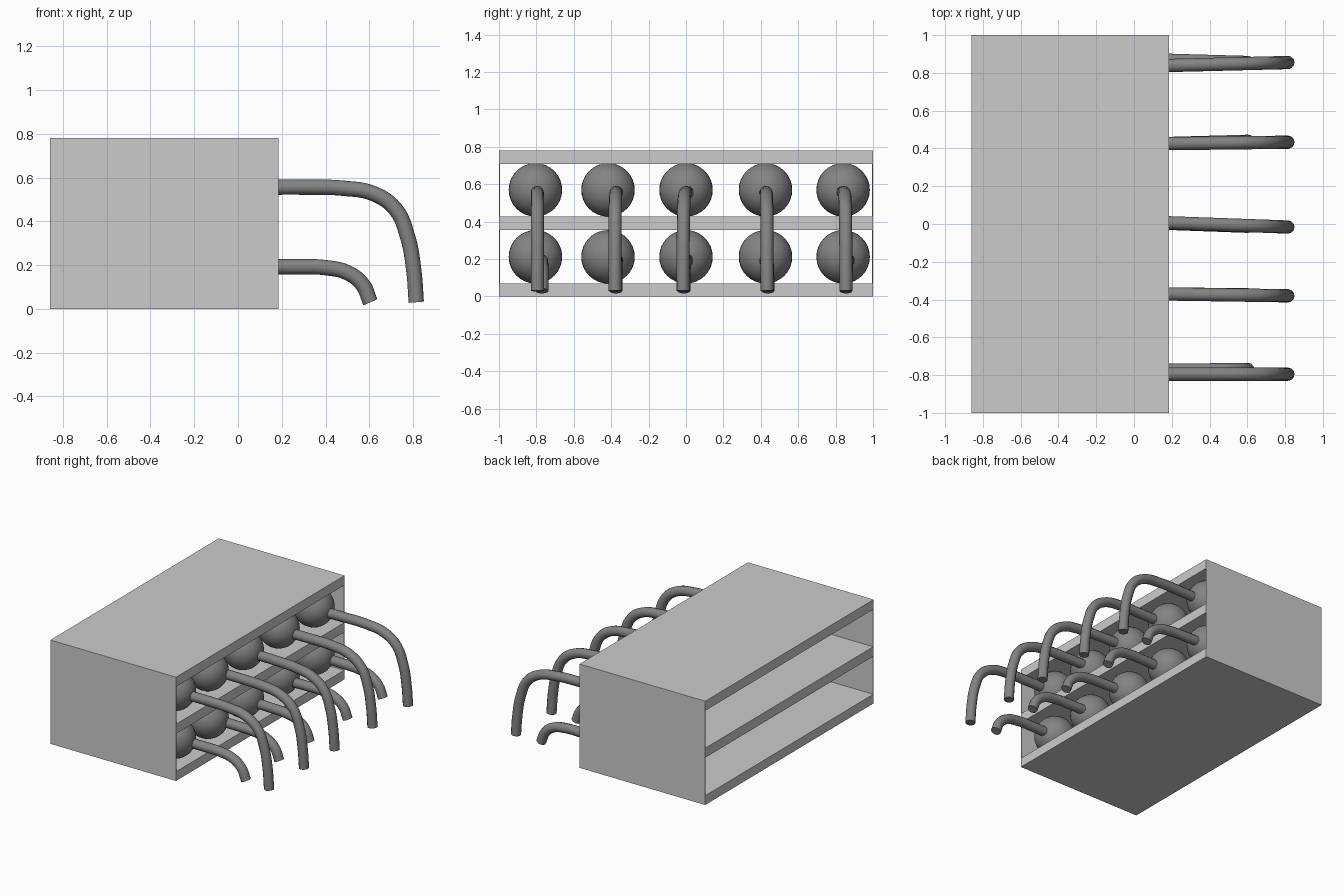
import bpy

if "Cube" in bpy.data.objects:
    bpy.data.objects.remove(bpy.data.objects["Cube"])


def material(name, value):
    m = bpy.data.materials.new(name)
    m.diffuse_color = (value, value, value * 0.99, 1)
    m.use_nodes = True
    m.node_tree.nodes["Principled BSDF"].inputs["Base Color"].default_value = m.diffuse_color
    return m


LIGHT = material("light grey", 0.60)
DARK = material("dark grey", 0.23)


def box(name, lo, hi):
    size = [b - a for a, b in zip(lo, hi)]
    mid = [(a + b) / 2 for a, b in zip(lo, hi)]
    bpy.ops.mesh.primitive_cube_add(size=1, location=mid)
    o = bpy.context.object
    o.name = name
    o.scale = size
    bpy.ops.object.transform_apply(location=False, rotation=False, scale=True)
    o.data.materials.append(LIGHT)


def ball(name, loc, r):
    bpy.ops.mesh.primitive_uv_sphere_add(segments=32, ring_count=16, radius=r, location=loc)
    o = bpy.context.object
    o.name = name
    bpy.ops.object.shade_smooth()
    o.data.materials.append(DARK)


def pipe(name, profile, y0, y1):
    # bent tube drifting sideways from y0 at the ball to y1 at the open end
    cu = bpy.data.curves.new(name, 'CURVE')
    cu.dimensions = '3D'
    cu.bevel_depth = 0.035
    cu.bevel_resolution = 4
    cu.resolution_u = 6
    cu.use_fill_caps = True
    sp = cu.splines.new('BEZIER')
    sp.bezier_points.add(len(profile) - 1)
    x0, x1 = profile[0][0], profile[-1][0]
    for bp, (x, z) in zip(sp.bezier_points, profile):
        t = (x - x0) / (x1 - x0)
        bp.co = (x, y0 + (y1 - y0) * t, z)
        bp.handle_left_type = bp.handle_right_type = 'AUTO'
    o = bpy.data.objects.new(name, cu)
    bpy.context.collection.objects.link(o)
    cu.materials.append(DARK)
    bpy.ops.object.select_all(action='DESELECT')
    o.select_set(True)
    bpy.context.view_layer.objects.active = o
    bpy.ops.object.convert(target='MESH')
    bpy.ops.object.shade_smooth_by_angle(angle=0.8)


# Rack: three shelves between two thin side walls, open at both ends
X0, X1 = -0.86, 0.185
for name, z0, z1 in (("bottom_shelf", 0, 0.07), ("middle_shelf", 0.355, 0.427), ("top_shelf", 0.708, 0.78)):
    box(name, (X0, -1, z0), (X1, 1, z1))
for name, y in (("front_wall", -1), ("back_wall", 0.995)):
    box(name + "_lower", (X0, y, 0.07), (X1, y + 0.005, 0.355))
    box(name + "_upper", (X0, y, 0.427), (X1, y + 0.005, 0.708))

# Balls and bent pipes: (ball y, upper pipe start/end y, lower pipe start/end y)
UPPER = [(0.14, 0.556), (0.3, 0.556), (0.48, 0.551), (0.62, 0.526), (0.72, 0.455),
         (0.775, 0.33), (0.803, 0.18), (0.815, 0.03)]
LOWER = [(0.14, 0.192), (0.28, 0.192), (0.40, 0.188), (0.50, 0.165), (0.57, 0.11), (0.605, 0.03)]
ROWS = [(-0.805, -0.795, -0.795, -0.775, -0.77),
        (-0.417, -0.37, -0.38, -0.37, -0.375),
        (0.0, 0.008, -0.016, 0.005, -0.012),
        (0.425, 0.425, 0.433, 0.425, 0.438),
        (0.84, 0.838, 0.855, 0.868, 0.855)]
for i, (yb, u0, u1, l0, l1) in enumerate(ROWS, 1):
    ball(f"upper_ball_{i}", (0.042, yb, 0.57), 0.143)
    ball(f"lower_ball_{i}", (0.042, yb, 0.212), 0.143)
    pipe(f"upper_pipe_{i}", UPPER, u0, u1)
    pipe(f"lower_pipe_{i}", LOWER, l0, l1)
